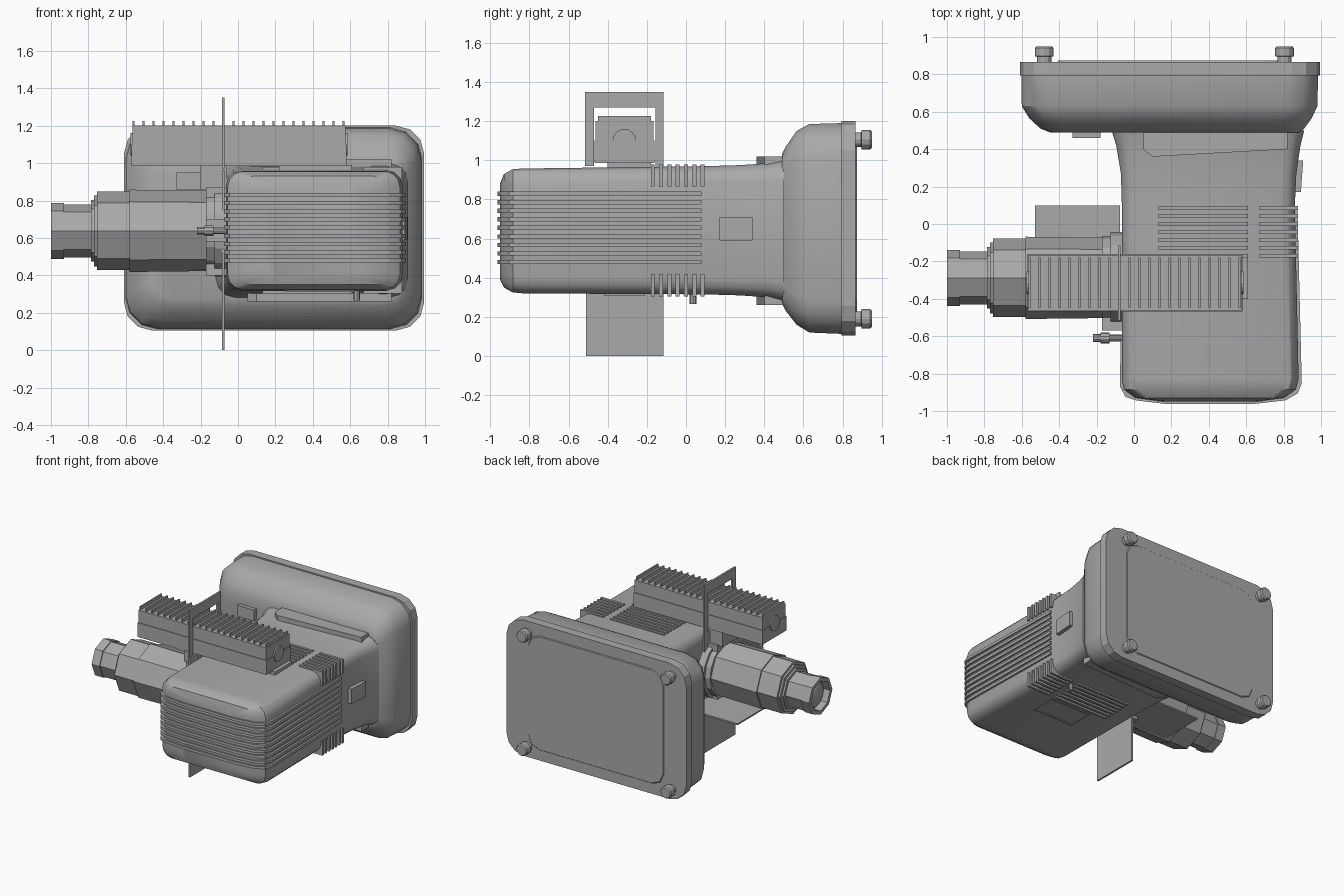
import bpy, bmesh, math
from mathutils import Vector

if "Cube" in bpy.data.objects:
    bpy.data.objects.remove(bpy.data.objects["Cube"])

grey = bpy.data.materials.new("mid grey")
grey.use_nodes = True
COLOUR = (0.4, 0.4, 0.4, 1)
grey.diffuse_color = COLOUR
grey.node_tree.nodes["Principled BSDF"].inputs["Base Color"].default_value = COLOUR


def loft(name, rings, smooth=0):
    """Skin a list of closed point rings and cap both ends."""
    bm = bmesh.new()
    loops = [[bm.verts.new(p) for p in ring] for ring in rings]
    for a, b in zip(loops, loops[1:]):
        for i in range(len(a)):
            j = (i + 1) % len(a)
            bm.faces.new((a[i], a[j], b[j], b[i]))
    bm.faces.new(loops[0])
    bm.faces.new(loops[-1])
    bmesh.ops.recalc_face_normals(bm, faces=bm.faces)
    mesh = bpy.data.meshes.new(name)
    bm.to_mesh(mesh)
    bm.free()
    mesh.materials.append(grey)
    obj = bpy.data.objects.new(name, mesh)
    bpy.context.collection.objects.link(obj)
    if smooth:
        bpy.ops.object.select_all(action='DESELECT')
        obj.select_set(True)
        bpy.context.view_layer.objects.active = obj
        bpy.ops.object.shade_smooth_by_angle(angle=math.radians(smooth))
    return obj


def prism(name, pts, axis, lo, hi):
    """Extrude a flat outline along an axis; pts hold the other two coordinates."""
    def ring(d):
        return [Vector(p[:axis] + (d,) + p[axis:]) for p in pts]
    return loft(name, [ring(lo), ring(hi)])


def box(name, x0, x1, y0, y1, z0, z1):
    return prism(name, [(x0, y0), (x1, y0), (x1, y1), (x0, y1)], 2, z0, z1)


def rounded(y, x0, x1, z0, z1, r, n=3):
    """Rounded rectangle facing y."""
    ring = []
    for k, (cx, cz) in enumerate([(x1 - r, z1 - r), (x0 + r, z1 - r),
                                  (x0 + r, z0 + r), (x1 - r, z0 + r)]):
        for i in range(n + 1):
            a = (k + i / n) * math.pi / 2
            ring.append((cx + r * math.cos(a), y, cz + r * math.sin(a)))
    return ring


def turned(name, axis, centre, steps, sides=8):
    """Stepped cylinder along an axis; steps are (position, radius)."""
    rings = []
    for d, r in steps:
        ring = []
        for i in range(sides):
            a = math.tau * i / sides
            p = (centre[0] + r * math.cos(a), centre[1] + r * math.sin(a))
            ring.append(p[:axis] + (d,) + p[axis:])
        rings.append(ring)
    return loft(name, rings)


# Main housing with rounded nose and flared neck
loft("housing", [rounded(*s) for s in [
    (-.95, .16, .65, .39, .88, .05),
    (-.93, .01, .80, .35, .93, .07),
    (-.885, -.055, .865, .325, .955, .08),
    (-.83, -.065, .88, .32, .958, .08),
    (.10, -.065, .86, .315, .97, .08),
    (.27, -.07, .868, .31, .975, .08),
    (.42, -.095, .89, .30, .985, .09),
    (.50, -.12, .91, .28, 1.0, .10)]], 30)

# Rear cover, stepped flange and back panel
loft("rear_cover", [rounded(*s) for s in [
    (.49, -.45, .89, .27, 1.03, .10),
    (.51, -.50, .91, .23, 1.07, .12),
    (.565, -.56, .95, .16, 1.15, .15),
    (.63, -.60, .98, .12, 1.185, .17),
    (.80, -.602, .985, .113, 1.19, .17)]], 30)
loft("cover_flange", [rounded(.795, -.61, .995, .105, 1.2, .15),
                      rounded(.867, -.61, .995, .105, 1.2, .15)])
loft("back_panel", [rounded(.867, -.41, .80, .19, 1.11, .10, 2),
                    rounded(.873, -.405, .795, .195, 1.105, .10, 2)])
for x in (-.48, .805):
    for z in (.19, 1.105):
        turned("cover_screw", 1, (x, z),
               [(.86, .038), (.895, .038), (.897, .05), (.94, .05), (.95, .042)], 12)

# Neck bars above and below, and side latch
wedge = [(.05, .40), (.10, .36), (.82, .40), (.82, .495), (.05, .495)]
prism("upper_neck_bar", wedge, 2, .95, 1.02)
prism("lower_neck_bar", wedge, 2, .26, .33)
box("cover_pad", -.33, -.18, .46, .50, .86, .95)
prism("side_latch", [(.85, .17), (.892, .17), (.905, .34), (.85, .34)], 2, .59, .71)

# Horizontal cooling ribs wrapping around the nose
outline = [(-.072, -.62), (-.075, -.87), (-.045, -.925), (.01, -.943), (.17, -.962),
           (.64, -.962), (.81, -.943), (.875, -.905), (.897, -.85), (.874, .08),
           (.78, .08), (.78, -.62)]
for i in range(9):
    z = .48 + i * .0437
    prism("nose_rib", outline, 2, z - .011, z + .011)
for x in (.15, .24):
    for z in (.445, .83):
        box("nose_tab", x - .03, x + .03, -.945, -.9, z - .02, z + .02)

# Corner ribs over the top and bottom edges
for i in range(7):
    y = -.17 + i * .0425
    for x0, x1, height in ((.13, .61, .02), (.67, .878, .11)):
        box("upper_rib", x0, x1, y - .01, y + .01, .975 - height, .978)
        box("lower_rib", x0, x1, y - .01, y + .01, .303, .31 + height)
for y0, y1 in ((-.42, -.41), (-.22, -.21)):
    box("base_frame_side", .25, .62, y0, y1, .31, .325)
for x0 in (.25, .61):
    box("base_frame_end", x0, x0 + .01, -.42, -.21, .31, .325)
turned("base_peg", 2, (.635, .035), [(.265, .018), (.33, .018)])

# Octagonal side barrel with a hollow tip and domed lens
AXIS = (-.288, .638)
turned("barrel", 0, AXIS, [
    (-.05, .20), (-.17, .20), (-.17, .215), (-.58, .22), (-.58, .21), (-.755, .21),
    (-.755, .19), (-.77, .19), (-.77, .165), (-.785, .165), (-.785, .142),
    (-.93, .142), (-.93, .15), (-1, .15), (-1, .12), (-.94, .12)])
turned("lens", 0, AXIS, [(-.93, .115), (-.955, .10), (-.972, .06), (-.98, .015)], 16)
turned("barrel_collar", 0, AXIS, [(-.17, .225), (-.125, .225), (-.125, .245), (-.06, .245)], 16)
for z0, z1 in ((.40, .48), (.80, .87)):
    box("barrel_clamp", -.17, -.06, -.42, -.16, z0, z1)
box("knob_mount", -.17, -.05, -.57, -.48, .58, .70)
turned("side_knob", 0, (-.61, .638),
       [(-.05, .018), (-.13, .018), (-.13, .03), (-.18, .03), (-.18, .022), (-.22, .022)], 10)

# Bracket: vertical plate with a raised window and a side shelf
prism("bracket_plate", [
    (-.51, 0), (-.112, 0), (-.112, 1.35), (-.515, 1.35), (-.515, 1.27), (-.505, 1.27)], 0,
    -.086, -.071).hide_render = False
bpy.data.objects.remove(bpy.data.objects["bracket_plate"])
prism("bracket_plate", [
    (-.51, 0), (-.115, 0), (-.115, 1.35), (-.515, 1.35), (-.515, .97), (-.47, .97),
    (-.47, 1.27), (-.155, 1.27), (-.155, .96), (-.51, .96)], 0, -.086, -.071)
box("bracket_shelf", -.53, -.075, -.3, .10, .425, .437)

# Finned block on top
box("heat_block", -.57, .58, -.468, -.16, .985, 1.10)
box("heat_block_upper", -.565, .575, -.463, -.165, 1.10, 1.20)
for i in range(22):
    x = -.565 + i * .0535
    box("heat_fin", x, x + .012, -.45, -.178, 1.19, 1.225)
for x, end in ((.57, .586), (-.56, -.576)):
    turned("end_cap", 0, (-.315, 1.10), [(x, .06), (end, .06)], 16)
box("block_foot", .22, .61, -.40, -.18, .95, .99)
box("block_arm", -.20, -.06, -.40, -.18, .86, .99)
